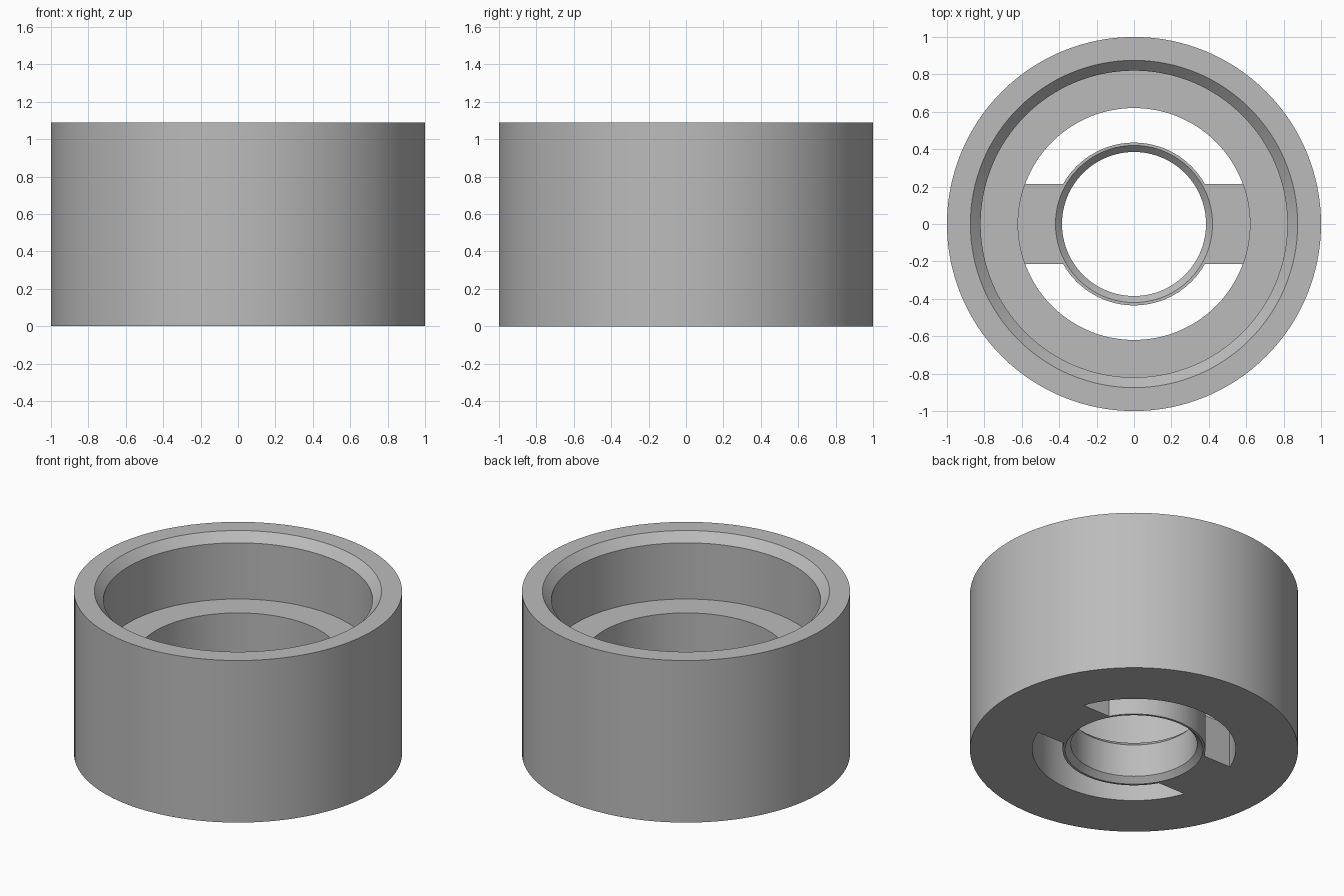
import bpy, bmesh
from math import pi, radians
from mathutils import Vector

if "Cube" in bpy.data.objects:
    bpy.data.objects.remove(bpy.data.objects["Cube"], do_unlink=True)

SEGMENTS = 128
HEIGHT = 1.09
BORE = 0.62          # lower bore radius
HUB_TOP = 0.29
HUB_OUT, HUB_IN = 0.435, 0.385
BEVEL = 0.035
SPOKE_HALF = 0.215

grey = bpy.data.materials.new("plain grey")
grey.use_nodes = True
colour = (0.5, 0.5, 0.5, 1)
grey.diffuse_color = colour
grey.node_tree.nodes["Principled BSDF"].inputs["Base Color"].default_value = colour


def lathe(profile):
    """Revolve a closed (radius, height) profile around z."""
    bm = bmesh.new()
    verts = [bm.verts.new((r, 0, z)) for r, z in profile]
    edges = [bm.edges.new((v, verts[i - 1])) for i, v in enumerate(verts)]
    bmesh.ops.spin(bm, geom=verts + edges, cent=(0, 0, 0), axis=(0, 0, 1),
                   angle=2 * pi, steps=SEGMENTS, use_merge=True)
    bmesh.ops.remove_doubles(bm, verts=bm.verts, dist=1e-5)
    bmesh.ops.recalc_face_normals(bm, faces=bm.faces)
    return bm


def make_object(name, bm):
    mesh = bpy.data.meshes.new(name)
    bm.to_mesh(mesh)
    bm.free()
    mesh.materials.append(grey)
    ob = bpy.data.objects.new(name, mesh)
    bpy.context.collection.objects.link(ob)
    return ob


# Cup with stepped bore, bevelled rim and a solid hub floor
cup = make_object("stepped_collar", lathe([
    (1, 0), (1, HEIGHT), (0.875, HEIGHT), (0.82, HEIGHT - 0.057),
    (0.82, 0.655), (BORE, 0.655), (BORE, HUB_TOP),
    (HUB_IN + BEVEL, HUB_TOP), (HUB_IN, HUB_TOP - BEVEL),
    (HUB_IN, BEVEL), (HUB_IN + BEVEL, 0)]))

# Curved slots on both sides leave the hub held by two spokes
for side in (1, -1):
    bm = lathe([(HUB_OUT, -0.1), (BORE, -0.1), (BORE, 0.45), (HUB_OUT, 0.45)])
    bmesh.ops.bisect_plane(bm, geom=bm.verts[:] + bm.edges[:] + bm.faces[:],
                           plane_co=Vector((0, side * SPOKE_HALF, 0)),
                           plane_no=Vector((0, side, 0)), clear_inner=True)
    bmesh.ops.holes_fill(bm, edges=[e for e in bm.edges if e.is_boundary])
    bmesh.ops.recalc_face_normals(bm, faces=bm.faces)
    cutter = make_object("slot_cutter", bm)
    cutter.hide_render = True
    cut = cup.modifiers.new("slot", 'BOOLEAN')
    cut.operation = 'DIFFERENCE'
    cut.solver = 'EXACT'
    cut.object = cutter
    bpy.context.view_layer.objects.active = cup
    bpy.ops.object.modifier_apply(modifier=cut.name)
    bpy.data.objects.remove(cutter, do_unlink=True)

# Smooth round walls, sharp corners
bpy.ops.object.select_all(action='DESELECT')
cup.select_set(True)
bpy.context.view_layer.objects.active = cup
bpy.ops.object.shade_smooth_by_angle(angle=radians(30))
